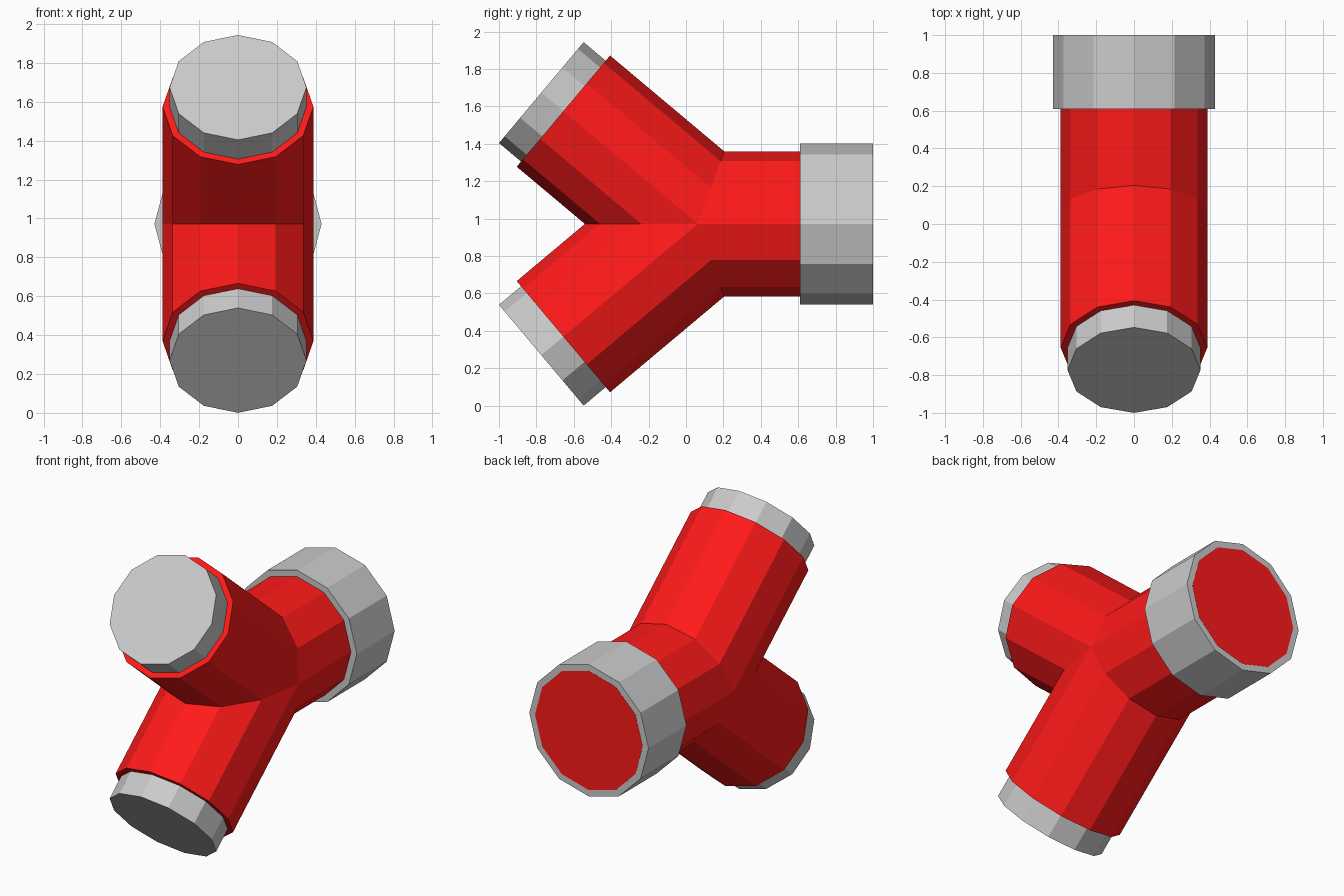
import bpy, bmesh
from math import sin, cos, tan, pi, radians
from mathutils import Vector

if "Cube" in bpy.data.objects:
    bpy.data.objects.remove(bpy.data.objects["Cube"])

SIDES = 12
R = 0.388                 # red pipe radius
ZC = 0.972                # height of the main axis
YJ = 0.063                # where the three axes meet
TILT = radians(40)        # branch angle from the main axis
BRANCH_LEN = 0.938        # red branch length from the joint
CAP_LEN, CAP_R = 0.154, 0.352

red = bpy.data.materials.new("red_paint")
red.diffuse_color = (1.0, 0.01, 0.01, 1)
red.use_nodes = True
red.node_tree.nodes["Principled BSDF"].inputs["Base Color"].default_value = red.diffuse_color


def make_object(name, bm, material=None):
    bmesh.ops.remove_doubles(bm, verts=bm.verts, dist=0.0005)
    bmesh.ops.recalc_face_normals(bm, faces=bm.faces)
    mesh = bpy.data.meshes.new(name)
    bm.to_mesh(mesh)
    bm.free()
    if material:
        mesh.materials.append(material)
    obj = bpy.data.objects.new(name, mesh)
    bpy.context.collection.objects.link(obj)
    return obj


def bridge(bm, a, b):
    for i in range(len(a) - 1):
        bm.faces.new([bm.verts.new(p) for p in (a[i], a[i + 1], b[i + 1], b[i])])


def ring(center, normal, radius):
    # vertices lie on the side (x) and in the symmetry plane (normal)
    pts = [center + Vector((radius * cos(2 * pi * k / SIDES), 0, 0))
           + normal * radius * sin(2 * pi * k / SIDES) for k in range(SIDES)]
    return pts + pts[:1]


def cylinder(name, start, end, normal, radius):
    bm = bmesh.new()
    a, b = ring(start, normal, radius), ring(end, normal, radius)
    bridge(bm, a, b)
    for r in (a, b):
        bm.faces.new([bm.verts.new(p) for p in r[:-1]])
    return make_object(name, bm)


# Red Y-shaped pipe: one mitred skin, the lower half mirrors the upper
bm = bmesh.new()
joint = Vector((0, YJ, ZC))
half = SIDES // 2
for s in (1, -1):
    axis = Vector((0, -cos(TILT), s * sin(TILT)))
    normal = Vector((0, sin(TILT), s * cos(TILT)))
    seam = []
    for k in range(SIDES + 1):
        a = 2 * pi * k / SIDES
        h = R * sin(a)
        if k <= half or k == SIDES:      # seam with the main pipe
            seam.append(Vector((R * cos(a), YJ + h * tan(TILT / 2), ZC + s * h)))
        else:                            # seam with the other branch
            seam.append(Vector((R * cos(a), YJ + h / sin(TILT), ZC)))
    end = ring(joint + axis * BRANCH_LEN, normal, R)
    bridge(bm, seam, end)
    bm.faces.new([bm.verts.new(p) for p in end[:-1]])
    mouth = ring(Vector((0, 1.001, ZC)), Vector((0, 0, s)), R)
    bridge(bm, seam[:half + 1], mouth[:half + 1])
mouth = ring(Vector((0, 1.001, ZC)), Vector((0, 0, 1)), R)
bm.faces.new([bm.verts.new(p) for p in mouth[:-1]])
make_object("y_pipe", bm, red)

# Grey collar round the main mouth
cylinder("collar", Vector((0, 0.61, ZC)), Vector((0, 1, ZC)), Vector((0, 0, 1)), 0.43)

# Grey plugs in the two branch ends
for name, s in (("upper_plug", 1), ("lower_plug", -1)):
    axis = Vector((0, -cos(TILT), s * sin(TILT)))
    normal = Vector((0, sin(TILT), s * cos(TILT)))
    cylinder(name, joint + axis * (BRANCH_LEN - 0.05),
             joint + axis * (BRANCH_LEN + CAP_LEN), normal, CAP_R)
